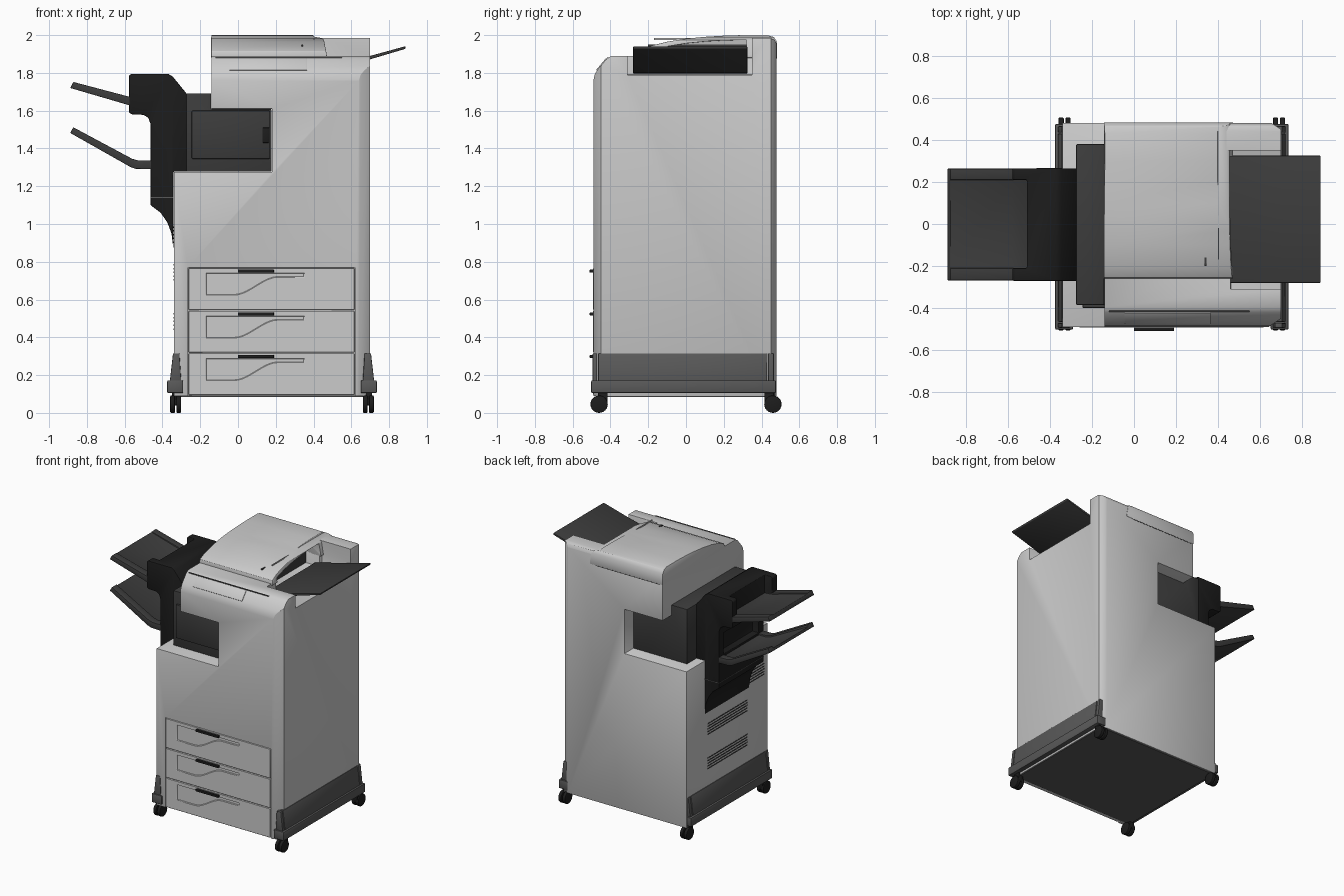
import bpy, bmesh, math
from mathutils import Matrix


def material(name, v):
    m = bpy.data.materials.new(name)
    m.diffuse_color = (v, v, v, 1)
    return m


LIGHT, GREY, DARK, BLACK = (material(n, v) for n, v in (
    ("light_grey", 0.6), ("mid_grey", 0.1), ("charcoal", 0.045), ("black", 0.012)))


def prism(name, pts, axis, lo, hi, mat=LIGHT):
    """Extrude a 2D profile along an axis: x takes (y,z), y takes (x,z), z takes (x,y)."""
    put = {"x": lambda p, d: (d, p[0], p[1]),
           "y": lambda p, d: (p[0], d, p[1]),
           "z": lambda p, d: (p[0], p[1], d)}[axis]
    bm = bmesh.new()
    a = [bm.verts.new(put(p, lo)) for p in pts]
    b = [bm.verts.new(put(p, hi)) for p in pts]
    n = len(pts)
    bm.faces.new(a)
    bm.faces.new(b[::-1])
    for i in range(n):
        bm.faces.new((a[i], b[i], b[(i + 1) % n], a[(i + 1) % n]))
    bmesh.ops.recalc_face_normals(bm, faces=bm.faces)
    me = bpy.data.meshes.new(name)
    bm.to_mesh(me)
    bm.free()
    me.materials.append(mat)
    ob = bpy.data.objects.new(name, me)
    bpy.context.collection.objects.link(ob)
    return ob


def box(name, x0, x1, y0, y1, z0, z1, mat=LIGHT):
    return prism(name, [(x0, z0), (x1, z0), (x1, z1), (x0, z1)], "y", y0, y1, mat)


def bake(ob):
    bpy.context.view_layer.update()
    dg = bpy.context.evaluated_depsgraph_get()
    me = bpy.data.meshes.new_from_object(ob.evaluated_get(dg))
    ob.modifiers.clear()
    ob.data = me


def boolean(ob, tool, op="DIFFERENCE"):
    m = ob.modifiers.new("cut", "BOOLEAN")
    m.operation, m.object, m.solver = op, tool, "EXACT"
    bake(ob)
    bpy.data.objects.remove(tool)


def finish(ob, width=0.006, seg=2):
    if width:
        m = ob.modifiers.new("bevel", "BEVEL")
        m.width, m.segments, m.limit_method, m.angle_limit = width, seg, "ANGLE", math.radians(35)
        bake(ob)
    bpy.ops.object.select_all(action="DESELECT")
    ob.select_set(True)
    bpy.context.view_layer.objects.active = ob
    bpy.ops.object.shade_smooth_by_angle(angle=math.radians(35))
    return ob


# Main cabinet: front, side and top outlines intersected
body = prism("cabinet", [(-0.34, 0.09), (0.70, 0.09), (0.70, 2.05), (-0.14, 2.05),
                         (-0.14, 1.61), (0.18, 1.61), (0.18, 1.275), (-0.34, 1.275)], "y", -0.6, 0.6)
side = [(-0.49, 0.0), (-0.49, 1.76), (-0.484, 1.79), (-0.47, 1.815), (-0.42, 1.875), (-0.395, 1.89),
        (0.35, 1.89), (0.35, 1.985), (0.44, 1.985), (0.468, 1.977), (0.48, 1.955), (0.48, 0.0)]
boolean(body, prism("t", side, "x", -0.5, 0.9), "INTERSECT")
boolean(body, prism("t", [(-0.5, -0.6), (0.475, -0.6), (0.76, -0.41), (0.76, 0.41),
                          (0.475, 0.6), (-0.5, 0.6)], "z", -0.1, 2.1), "INTERSECT")
boolean(body, box("t", 0.46, 0.9, -0.31, 0.35, 1.79, 2.2))       # side tray well
boolean(body, box("t", -0.265, 0.62, -0.6, -0.46, 0.0, 0.77))    # drawer bay

# Curved scanner lid with paper mouth on the right
arc = [(-0.26, 1.88), (-0.255, 1.915), (-0.2, 1.94), (-0.1, 1.965), (0.0, 1.981), (0.1, 1.991),
       (0.2, 1.997), (0.3, 2.0), (0.43, 2.0), (0.465, 1.99), (0.482, 1.965), (0.482, 1.88)]
lid = prism("scanner_lid", arc, "x", -0.3, 0.6)
boolean(lid, prism("t", [(-0.142, 1.8), (0.475, 1.8), (0.47, 1.895), (0.455, 1.975), (0.44, 1.985), (0.40, 1.992),
                         (0.38, 2.05), (-0.13, 2.05), (-0.142, 1.985)], "y", -0.6, 0.6), "INTERSECT")
mouth = [(-0.2, 1.8), (-0.2, 1.915), (-0.1, 1.94), (0.0, 1.956), (0.1, 1.966), (0.2, 1.972),
         (0.32, 1.975), (0.32, 1.8)]
for target in (lid, body):
    boolean(target, prism("t", mouth, "x", 0.34, 0.6))
finish(lid, 0.006)
finish(body, 0.01)
box("feed_mouth", 0.335, 0.345, -0.2, 0.32, 1.80, 1.95, DARK)
finish(box("hinge_strip", 0.4, 0.404, -0.17, 0.35, 1.975, 1.985), 0)

# Control panel on the sloped front edge, and the seam above it
panel = box("control_panel", -0.205, 0.205, -0.004, 0.004, -0.041, 0.041)
panel.data.transform(Matrix.Translation((0.16, -0.446, 1.845)) @ Matrix.Rotation(math.radians(-39.8), 4, "X"))
finish(panel, 0.002)
box("panel_seam", -0.12, 0.55, -0.419, -0.40, 1.878, 1.882, DARK)
box("back_seam", -0.12, 0.42, 0.47, 0.4815, 1.876, 1.88, DARK)

# Side feed tray
finish(prism("side_feed_tray", [(0.42, 1.795), (0.50, 1.80), (0.70, 1.872), (0.885, 1.927), (0.888, 1.94),
                                (0.875, 1.938), (0.70, 1.89), (0.42, 1.82)], "y", -0.28, 0.325, DARK), 0.003)

# Three drawers with scooped grip recess and handle
for i, (z0, z1) in enumerate(((0.095, 0.314), (0.320, 0.539), (0.545, 0.766))):
    d = box(f"drawer_{i + 1}", -0.261, 0.616, -0.492, -0.455, z0, z1)
    t = z1 - 0.026
    curve = [(-0.17, t), (-0.17, t - 0.115), (-0.02, t - 0.115)]
    for k in range(1, 11):
        u = k / 10
        s = u * u * (3 - 2 * u)
        curve.append((-0.02 + 0.23 * u, t - 0.115 + 0.095 * s))
    curve += [(0.35, t - 0.02), (0.35, t)]
    boolean(d, prism("t", curve, "y", -0.6, -0.484))
    finish(d, 0.002, 1)
    finish(box(f"drawer_handle_{i + 1}", 0.0, 0.19, -0.51, -0.47, z1 - 0.024, z1 - 0.007, BLACK), 0.003)

# Bridge unit inside the notch, with door and latch
finish(prism("bridge_unit", [(-0.275, 1.277), (0.178, 1.277), (0.178, 1.608), (-0.142, 1.608),
                             (-0.142, 1.692), (-0.275, 1.692)], "y", -0.385, 0.38, DARK), 0.005)
finish(box("bridge_door", -0.245, 0.17, -0.40, -0.38, 1.345, 1.60, DARK), 0.006)
finish(box("bridge_latch", 0.13, 0.165, -0.404, -0.39, 1.43, 1.51, BLACK), 0.003)

# Finisher tower on the left
fin = prism("finisher", [(-0.577, 1.59), (-0.577, 1.785), (-0.565, 1.795), (-0.37, 1.795), (-0.345, 1.78),
                         (-0.272, 1.69), (-0.272, 1.277), (-0.342, 1.277), (-0.342, 0.87), (-0.352, 0.95),
                         (-0.375, 1.01), (-0.41, 1.06), (-0.463, 1.10), (-0.463, 1.53),
                         (-0.475, 1.562), (-0.50, 1.578), (-0.56, 1.58)], "y", -0.27, 0.265, BLACK)
boolean(fin, box("t", -0.7, -0.51, -0.21, 0.21, 1.64, 1.9))
boolean(fin, box("t", -0.6, -0.41, -0.21, 0.21, 1.34, 1.50))
finish(fin, 0.005)
box("finisher_seam", -0.4645, -0.342, -0.2715, 0.2665, 1.138, 1.142, GREY)


# Output trays: raised side rims around a recessed sheet surface
def output_tray(name, under, over):
    tray = prism(name, under + over[::-1], "y", -0.268, 0.263, DARK)
    low = [(x, z - 0.012) for x, z in over]
    low = [(low[0][0] + 0.05, low[0][1])] + low[1:-1] + [(low[-1][0] - 0.05, low[-1][1] + 0.02)]
    boolean(tray, prism("t", low + [(x, z + 0.15) for x, z in low[::-1]], "y", -0.21, 0.21))
    finish(tray, 0.003)


output_tray("upper_output_tray", [(-0.505, 1.605), (-0.58, 1.63), (-0.888, 1.72)],
            [(-0.505, 1.66), (-0.58, 1.675), (-0.872, 1.752)])
output_tray("lower_output_tray", [(-0.42, 1.29), (-0.54, 1.292), (-0.57, 1.302), (-0.888, 1.482)],
            [(-0.42, 1.335), (-0.53, 1.337), (-0.56, 1.345), (-0.872, 1.512)])

# Vent slits on the left wall
for g, (y0, y1, z) in enumerate(((-0.25, 0.23, 0.44), (-0.25, 0.23, 0.70), (-0.45, -0.24, 0.90))):
    for k in range(5):
        box(f"vent_{g + 1}_{k + 1}", -0.342, -0.33, y0, y1, z + 0.02 * k, z + 0.02 * k + 0.008, DARK)

# Base: underside plate, side rails, tapered skirts and casters, mirrored about x = 0.18
box("base_plate", -0.335, 0.695, -0.45, 0.47, 0.085, 0.12, GREY)
for label, m in (("right", 1), ("left", -1)):
    X = lambda x: 0.18 + m * (x - 0.18)
    finish(prism(f"{label}_rail", [(X(0.65), 0.105), (X(0.735), 0.105), (X(0.735), 0.172), (X(0.65), 0.172)],
                 "y", -0.502, 0.476, GREY), 0.006)
    prof = [(X(0.66), 0.16), (X(0.722), 0.16), (X(0.704), 0.315), (X(0.67), 0.315)]
    finish(prism(f"{label}_skirt", prof, "y", -0.465, 0.43, GREY), 0.004)
    for end, y0, y1 in (("front", -0.494, -0.47), ("back", 0.435, 0.465)):
        finish(prism(f"{label}_{end}_post", prof, "y", y0, y1, GREY), 0.004)
    for end, y in (("front", -0.46), ("back", 0.46)):
        wheel = [(y + 0.046 * math.cos(a * math.pi / 12), 0.046 + 0.046 * math.sin(a * math.pi / 12))
                 for a in range(24)]
        for j, (a, b) in enumerate(((0.661, 0.686), (0.694, 0.719))):
            lo, hi = sorted((X(a), X(b)))
            finish(prism(f"{label}_{end}_wheel_{j + 1}", wheel, "x", lo, hi, BLACK), 0.005)
        lo, hi = sorted((X(0.67), X(0.71)))
        s = 0.02 if end == "front" else -0.02
        finish(box(f"{label}_{end}_fork", lo, hi, y + s - 0.025, y + s + 0.025, 0.04, 0.11, BLACK), 0.004)
